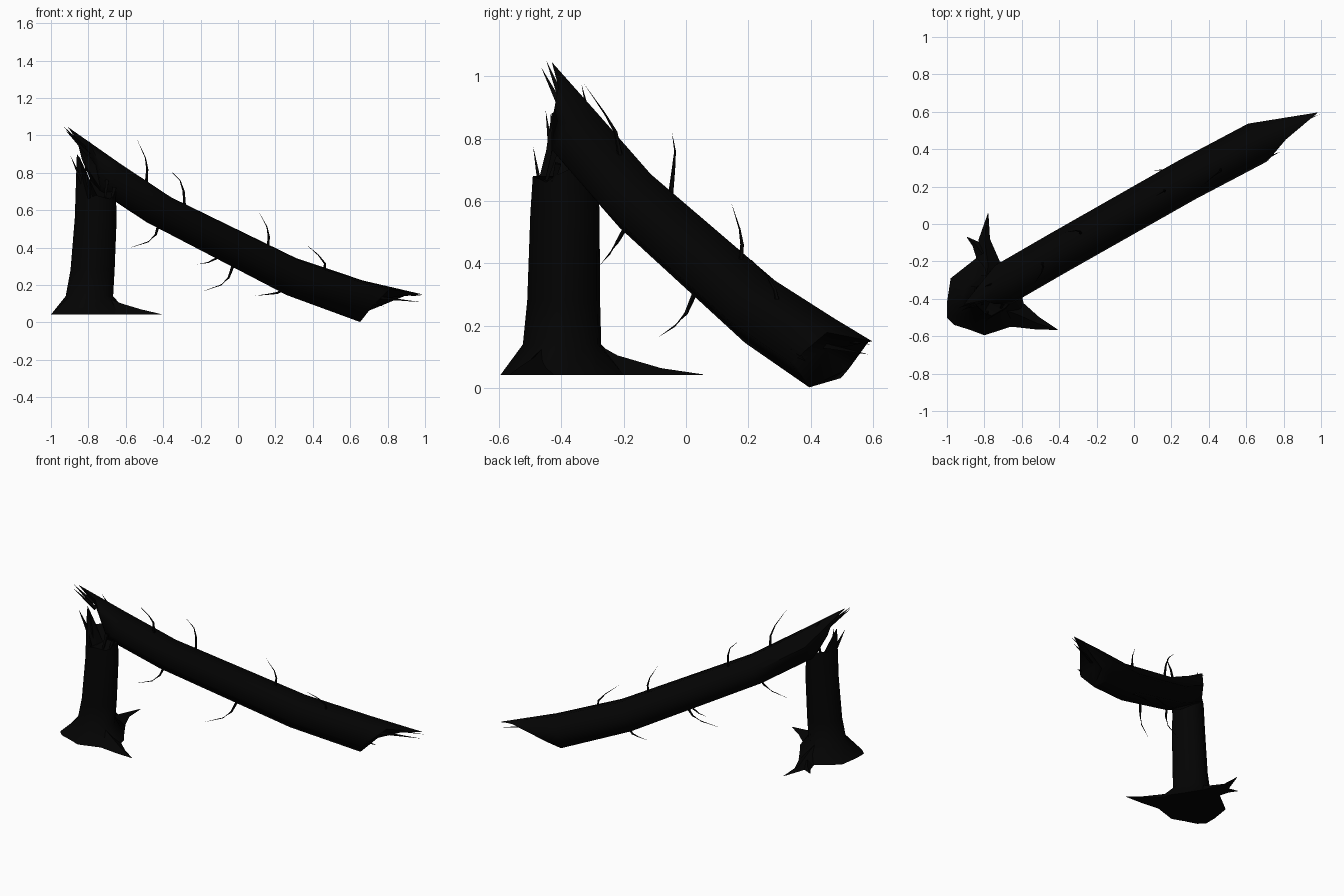
import bpy, bmesh
from math import sin, cos, pi, radians, atan2
from mathutils import Vector as V

if "Cube" in bpy.data.objects:
    bpy.data.objects.remove(bpy.data.objects["Cube"])

bark = bpy.data.materials.new("charred_bark")
bark.diffuse_color = (0.001, 0.001, 0.001, 1)
bark.use_nodes = True
bark.node_tree.nodes["Principled BSDF"].inputs["Base Color"].default_value = bark.diffuse_color


def loft(name, rings, centre0=None, centre1=None):
    """Skin a list of equal point rings, closing each end to a centre point."""
    bm = bmesh.new()
    vs = [[bm.verts.new(p) for p in r] for r in rings]
    n = len(vs[0])
    for a, b in zip(vs, vs[1:]):
        for i in range(n):
            j = (i + 1) % n
            bm.faces.new((a[i], a[j], b[j], b[i]))
    for ring, c in ((vs[0], centre0), (vs[-1], centre1)):
        if c is None:
            bm.faces.new(ring)
        else:
            cv = bm.verts.new(c)
            for i in range(n):
                bm.faces.new((ring[i], ring[(i + 1) % n], cv))
    bmesh.ops.recalc_face_normals(bm, faces=bm.faces)
    me = bpy.data.meshes.new(name)
    bm.to_mesh(me)
    bm.free()
    ob = bpy.data.objects.new(name, me)
    bpy.context.collection.objects.link(ob)
    me.materials.append(bark)
    bpy.ops.object.select_all(action='DESELECT')
    ob.select_set(True)
    bpy.context.view_layer.objects.active = ob
    bpy.ops.object.shade_smooth_by_angle(angle=radians(65))
    return ob


def spike(name, pts, r, sides=5):
    """Tube through the points, tapering to a sharp tip."""
    pts = [V(p) for p in pts]
    rings = []
    for k, p in enumerate(pts[:-1]):
        t = (pts[k + 1] - pts[max(k - 1, 0)]).normalized()
        a = t.orthogonal().normalized()
        b = t.cross(a)
        rr = r * (1 - k / (len(pts) - 1))
        rings.append([p + rr * (a * cos(2 * pi * i / sides) + b * sin(2 * pi * i / sides))
                      for i in range(sides)])
    loft(name, rings, None, pts[-1])


# stump: irregular flared base, straight shaft, jagged broken top
C = V((-0.795, -0.395))
base = [(-.60, -.38), (-.66, -.29), (-.715, -.20), (-.84, -.18), (-.98, -.29), (-1, -.42),
        (-1, -.50), (-.96, -.54), (-.88, -.565), (-.80, -.595), (-.63, -.54), (-.58, -.47)]
ang = [atan2(y - C.y, x - C.x) for x, y in base]


def ring(cx, cy, r, zs):
    rad = [r * (1 - .1 * sin(2 * a) ** 2) for a in ang]
    return [(cx + q * cos(a), cy + q * sin(a), z) for q, a, z in zip(rad, ang, zs)]


top_z = [.70, .72, .74, .76, .76, .90, .88, .76, .66, .68, .66, .68]
loft("stump", [[(x, y, .042) for x, y in base],
               ring(-.795, -.395, .128, [.14] * 12),
               ring(-.778, -.390, .119, [.28] * 12),
               ring(-.761, -.386, .113, [.56] * 12),
               ring(-.758, -.386, .105, top_z)], None, (-.755, -.388, .68))


# roots: triangular ridges spreading on the ground (x, y, half width, top height)
def root(name, st):
    rings = []
    for k, (x, y, w, z) in enumerate(st):
        a, b = st[max(k - 1, 0)], st[min(k + 1, len(st) - 1)]
        d = V((b[0] - a[0], b[1] - a[1])).normalized()
        rings.append([(x - d.y * w, y + d.x * w, .042), (x, y, z),
                      (x + d.y * w, y - d.x * w, .042)])
    loft(name, rings)


root("right_root", [(-.72, -.45, .10, .14), (-.62, -.485, .07, .10),
                    (-.52, -.53, .035, .07), (-.41, -.565, .002, .044)])
root("back_root", [(-.79, -.30, .09, .15), (-.78, -.22, .07, .105),
                   (-.80, -.08, .03, .064), (-.78, .055, .002, .044)])
root("back_root_fork", [(-.81, -.16, .04, .08), (-.85, -.105, .018, .06),
                        (-.893, -.07, .002, .044)])

# fallen trunk: six-sided leaning log, top edge torn into a point at both ends
N = 6
PHASE = radians(15)
SIDE = V((-.5, .866, 0))
axis = [((-.70, -.325, .785), 29, .115, .102), ((-.42, -.163, .60), 29, .115, .102),
        ((.285, .237, .245), 24, .116, .113), ((.66, .435, .113), 14, .117, .118)]


def log_ring(c, deg, rs, ru):
    s = sin(radians(deg))
    up = V((s * .866, s * .5, cos(radians(deg))))
    angles = [PHASE + 2 * pi * i / N for i in range(N)]
    return [V(c) + SIDE * rs * sin(a) + up * ru * cos(a) for a in angles]


def torn(r, tip, f):
    """Pull each corner of an end ring toward the torn tip."""
    return [p.lerp(V(tip), t) for p, t in zip(r, f)]


rings = [log_ring(*a) for a in axis]
rings = ([torn(rings[0], (-.91, -.43, 1.045), (1, .7, .45, .05, .35, .6))] + rings
         + [torn(rings[-1], (.985, .597, .15), (1, .8, .25, .01, .03, .35))])
loft("fallen_trunk", rings, (-.76, -.36, .84), (.69, .45, .12))

# dead twigs along the trunk
twigs = [
    [(-.49, -.21, .74), (-.485, -.225, .82), (-.495, -.26, .88), (-.54, -.33, .98)],
    [(-.285, -.05, .61), (-.29, -.04, .70), (-.31, -.035, .76), (-.37, -.045, .82)],
    [(-.42, -.18, .54), (-.44, -.22, .47), (-.48, -.245, .43), (-.59, -.275, .395)],
    [(.16, .175, .39), (.165, .18, .46), (.155, .172, .51), (.11, .145, .595)],
    [(.46, .30, .25), (.465, .285, .315), (.43, .26, .36), (.36, .20, .42)],
    [(-.025, .03, .31), (-.05, .0, .24), (-.09, -.035, .20), (-.2, -.09, .162)],
    [(-.07, .07, .37), (-.12, .09, .34), (-.16, .09, .32), (-.22, .085, .31)],
    [(.25, .26, .18), (.21, .285, .157), (.16, .29, .15), (.09, .285, .142)],
]
for k, t in enumerate(twigs):
    spike(f"twig_{k + 1}", t, .009)

# splinters at the two breaks
splinters = [
    [(-.80, -.40, .90), (-.925, -.465, 1.03)], [(-.82, -.40, .93), (-.935, -.448, 1.05)],
    [(-.83, -.43, .74), (-.895, -.45, .89)], [(-.78, -.46, .60), (-.79, -.49, .775)],
    [(-.80, -.42, .66), (-.82, -.435, .89)], [(-.70, -.30, .82), (-.80, -.335, .975)],
    [(-.70, -.42, .76), (-.72, -.47, .59)], [(-.66, -.41, .72), (-.69, -.44, .60)],
    [(.68, .43, .14), (.98, .585, .108)], [(.70, .46, .16), (1.0, .59, .14)],
    [(.68, .34, .12), (.78, .385, .085)],
]
for k, t in enumerate(splinters):
    spike(f"splinter_{k + 1}", t, .014, 4)
